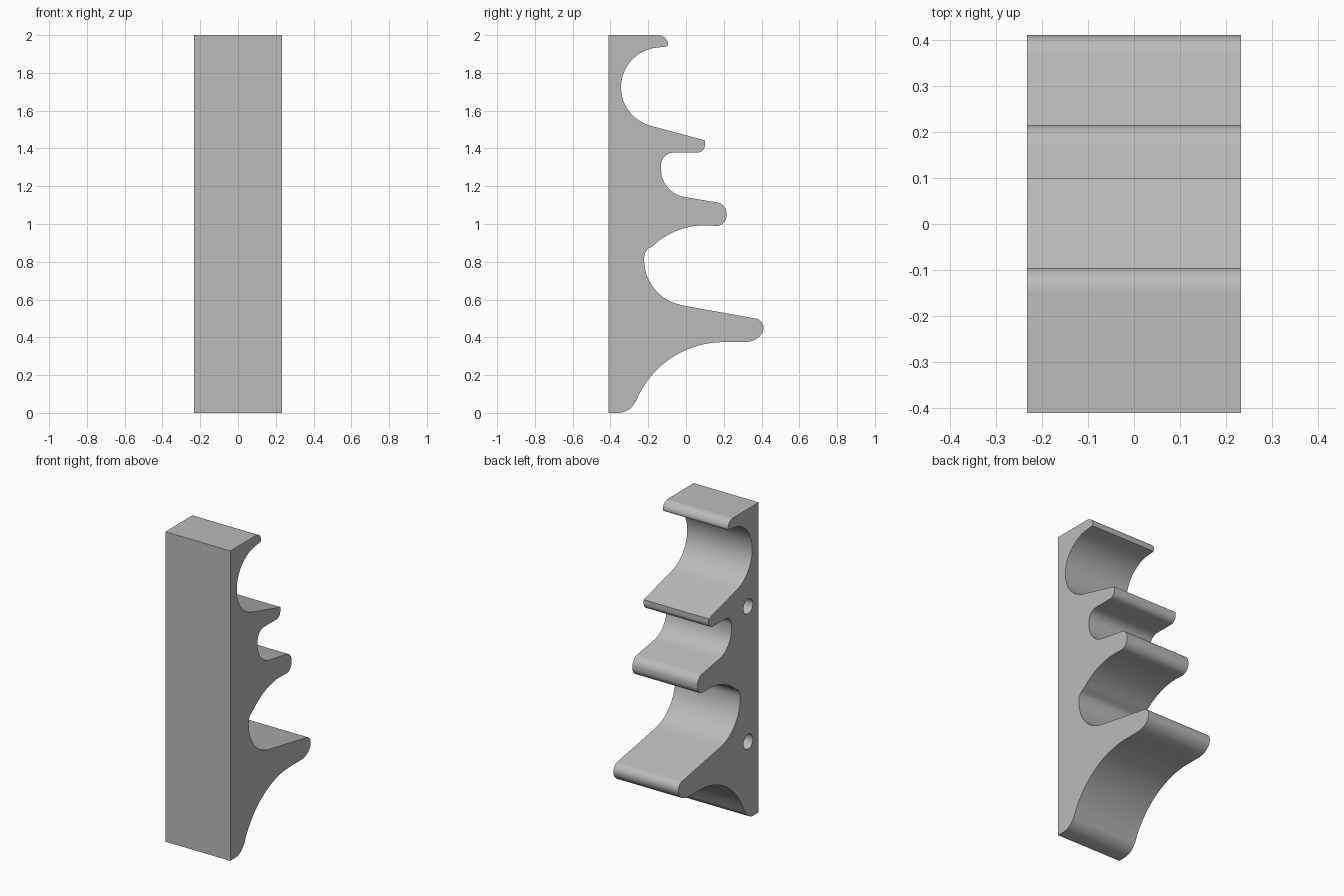
import bpy, bmesh, math

cube = bpy.data.objects.get("Cube")
if cube:
    bpy.data.objects.remove(cube, do_unlink=True)

HALF_WIDTH = 0.232

grey = bpy.data.materials.new("plain grey")
grey.use_nodes = True
colour = (0.5, 0.5, 0.5, 1)
grey.diffuse_color = colour
grey.node_tree.nodes["Principled BSDF"].inputs["Base Color"].default_value = colour


def arc(y, z, ry, rz, start, end):
    """Points on an elliptical arc in the side plane, angles in degrees."""
    steps = max(4, round(abs(end - start) / 6))
    angles = [math.radians(start + (end - start) * i / steps) for i in range(steps + 1)]
    return [(y + ry * math.cos(a), z + rz * math.sin(a)) for a in angles]


# Side profile, from the bottom of the flat back up through the three cradles
profile = [(-0.41, 0)]
# rounded foot and sweeping underside
profile += arc(-0.36, 0.1, 0.1, 0.1, -90, -21)
profile += arc(0.2, -0.127, 0.502, 0.502, 159, 90)
# lower arm tip
profile += arc(0.31, 0.45, 0.1, 0.075, -90, 0)
profile += arc(0.36, 0.45, 0.05, 0.05, 0, 80)[1:]
# lower cradle
profile += arc(0.027, 0.81, 0.249, 0.245, 260, 180)
profile += arc(-0.142, 0.815, 0.08, 0.08, 180, 136)[1:]
profile += arc(0.1, 0.59, 0.403, 0.403, 134, 90)
# middle arm tip
profile += arc(0.16, 1.045, 0.055, 0.055, -90, 0)
profile += arc(0.155, 1.055, 0.06, 0.06, 0, 77)
# middle cradle
profile += arc(0.016, 1.289, 0.148, 0.148, 260, 180)
profile += arc(-0.065, 1.311, 0.067, 0.067, 180, 90)
# upper arm tip, sharp on top
profile += arc(0.06, 1.418, 0.04, 0.04, -90, 0)
profile += [(0.1, 1.443)]
# upper cradle and top lip
profile += arc(-0.133, 1.724, 0.211, 0.211, 254, 95)
profile += [(-0.1, 1.94)]
profile += arc(-0.15, 1.95, 0.055, 0.05, 0, 90)
profile += [(-0.41, 2)]

# Extruded rack body
bm = bmesh.new()
face = bm.faces.new([bm.verts.new((-HALF_WIDTH, y, z)) for y, z in profile])
result = bmesh.ops.extrude_face_region(bm, geom=[face])
moved = [v for v in result["geom"] if isinstance(v, bmesh.types.BMVert)]
bmesh.ops.translate(bm, verts=moved, vec=(2 * HALF_WIDTH, 0, 0))
bmesh.ops.remove_doubles(bm, verts=bm.verts, dist=0.0005)
bmesh.ops.recalc_face_normals(bm, faces=bm.faces)
mesh = bpy.data.meshes.new("rack_body")
bm.to_mesh(mesh)
bm.free()
mesh.materials.append(grey)
body = bpy.data.objects.new("rack_body", mesh)
bpy.context.collection.objects.link(body)

# Blind peg holes in the right side
HOLE_DEPTH = 0.23
for z in (0.497, 1.37):
    bpy.ops.mesh.primitive_cylinder_add(
        vertices=40, radius=0.048, depth=2 * HOLE_DEPTH,
        location=(-HALF_WIDTH, -0.302, z), rotation=(0, math.pi / 2, 0))
    cutter = bpy.context.object
    cutter.name = "hole_cutter"
    cutter.hide_render = True
    cutter.data.materials.append(grey)
    cut = body.modifiers.new("peg_hole", "BOOLEAN")
    cut.operation = "DIFFERENCE"
    cut.solver = "EXACT"
    cut.object = cutter
    bpy.context.view_layer.objects.active = body
    bpy.ops.object.modifier_apply(modifier=cut.name)
    bpy.data.objects.remove(cutter, do_unlink=True)

bpy.ops.object.select_all(action="DESELECT")
body.select_set(True)
bpy.context.view_layer.objects.active = body
bpy.ops.object.shade_smooth_by_angle(angle=math.radians(30))
